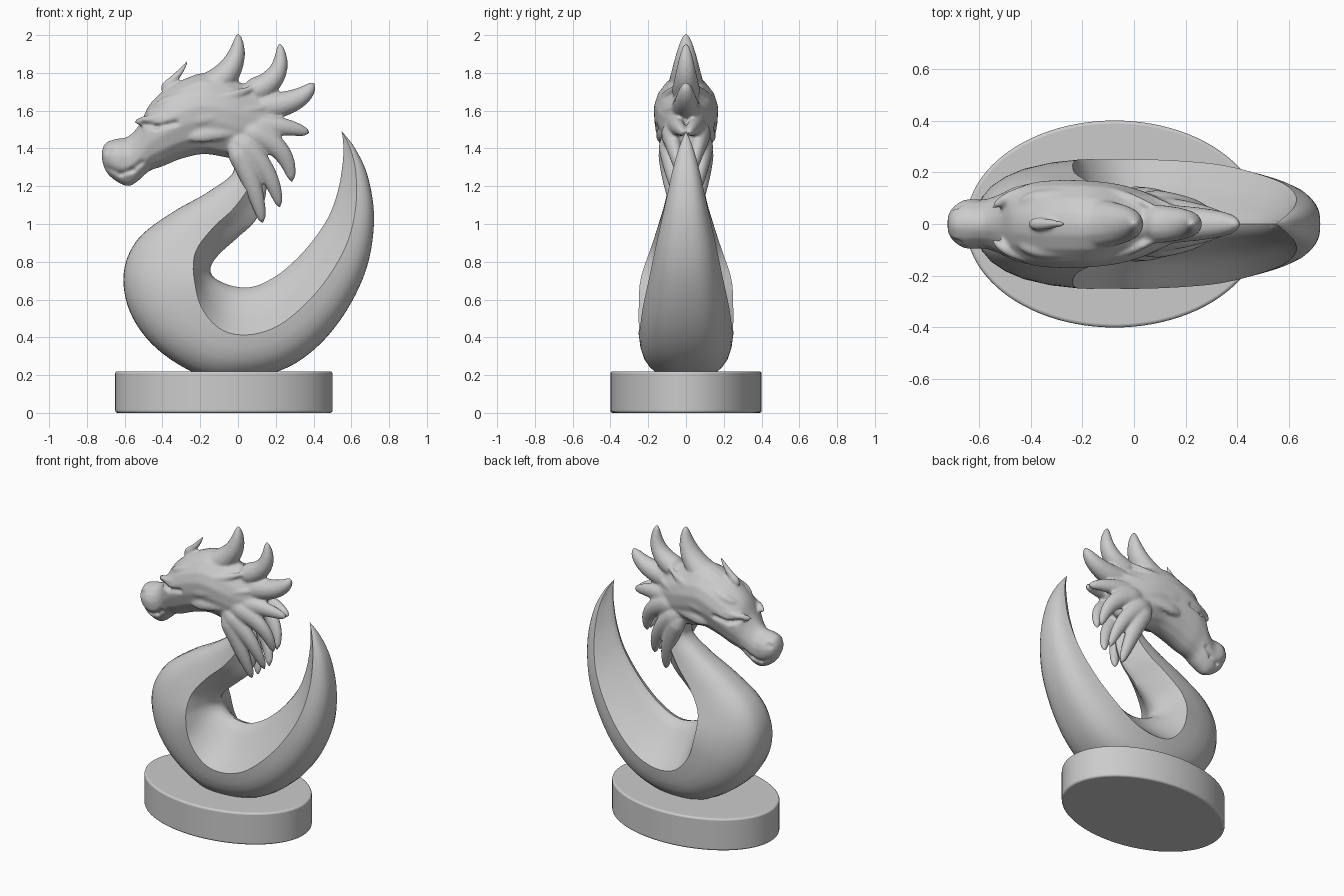
import bpy, bmesh, math
from mathutils import Vector


def spline(rows, sub):
    # Catmull-Rom through rows of numbers
    rows = [Vector(r) for r in rows]
    out = []
    for i in range(len(rows) - 1):
        a, b, c, d = rows[max(i - 1, 0)], rows[i], rows[i + 1], rows[min(i + 2, len(rows) - 1)]
        for k in range(sub):
            t = k / sub
            out.append(0.5 * (2 * b + (c - a) * t + (2 * a - 5 * b + 4 * c - d) * t * t
                              + (3 * b - a - 3 * c + d) * t ** 3))
    return out + [rows[-1]]


def add_rings(bm, rings):
    # Skin a list of closed rings and cap the ends
    vs = [[bm.verts.new(p) for p in ring] for ring in rings]
    n = len(vs[0])
    for r, s in zip(vs, vs[1:]):
        for j in range(n):
            bm.faces.new((r[j], r[(j + 1) % n], s[(j + 1) % n], s[j]))
    bm.faces.new(vs[0])
    bm.faces.new(vs[-1][::-1])


def loft(bm, stations, half, sub):
    # Stations: outer x, z, inner x, z, half width, ridge position
    # half: (u, width) with u 0 at the outer edge, 1 at the ridge, 2 at the inner edge
    prof = half + [(u, -w) for u, w in half[-2:0:-1]]
    rings = []
    for ox, oz, ix, iz, w, ridge in spline(stations, sub):
        w = max(w, 0.0005)
        ring = []
        for u, f in prof:
            t = u * ridge if u <= 1 else ridge + (u - 1) * (1 - ridge)
            ring.append((ox + (ix - ox) * t, w * f, oz + (iz - oz) * t))
        rings.append(ring)
    add_rings(bm, rings)


def spike(bm, p0, p1, p2, r, ry, power=0.55, n=16, sides=14):
    # Curved tapering tuft with an elliptical section
    p0, p1, p2 = Vector(p0), Vector(p1), Vector(p2)
    rings = []
    for i in range(n + 1):
        t = i / n
        c = p0 * (1 - t) ** 2 + p1 * 2 * t * (1 - t) + p2 * t * t
        d = ((p1 - p0) * (1 - t) + (p2 - p1) * t).normalized()
        side = d.cross(Vector((0, 1, 0))).normalized()
        across = side.cross(d)
        k = max((1 - t) ** power * min(1, math.sqrt(t / 0.2)), 0.06)
        rings.append([c + side * r * k * math.cos(a) + across * ry * k * math.sin(a)
                      for a in (2 * math.pi * j / sides for j in range(sides))])
    add_rings(bm, rings)


def finish(bm, name):
    bmesh.ops.remove_doubles(bm, verts=bm.verts, dist=0.0002)
    bmesh.ops.recalc_face_normals(bm, faces=bm.faces)
    me = bpy.data.meshes.new(name)
    bm.to_mesh(me)
    bm.free()
    ob = bpy.data.objects.new(name, me)
    bpy.context.collection.objects.link(ob)
    return ob


def smooth(ob, deg):
    bpy.ops.object.select_all(action='DESELECT')
    ob.select_set(True)
    bpy.context.view_layer.objects.active = ob
    bpy.ops.object.shade_smooth_by_angle(angle=math.radians(deg))


# Oval base
bpy.ops.mesh.primitive_cylinder_add(vertices=96, radius=1, depth=0.22, location=(-0.075, 0, 0.11))
base = bpy.context.object
base.name = "base"
base.scale = (0.575, 0.4, 1)
bpy.ops.object.transform_apply(location=False, rotation=False, scale=True)
bev = base.modifiers.new("bevel", 'BEVEL')
bev.width, bev.segments = 0.012, 3
smooth(base, 40)

# Curled body from neck to tail tip
body_stations = [
    (-0.10, 1.45, 0.13, 1.40, .08, .5), (-0.02, 1.29, 0.15, 1.18, .09, .5),
    (-0.15, 1.175, 0.10, 1.03, .115, .55), (-0.35, 1.06, 0.0, 0.93, .15, .62),
    (-0.53, 0.92, -0.10, 0.84, .19, .72), (-0.605, 0.74, -0.145, 0.77, .225, .8),
    (-0.57, 0.53, -0.13, 0.72, .245, .78), (-0.43, 0.34, -0.07, 0.685, .25, .65),
    (-0.20, 0.20, -0.01, 0.668, .25, .53), (0.02, 0.18, 0.06, 0.665, .25, .48),
    (0.25, 0.235, 0.14, 0.69, .243, .48), (0.43, 0.36, 0.25, 0.76, .228, .5),
    (0.58, 0.55, 0.37, 0.88, .195, .5), (0.685, 0.78, 0.475, 1.03, .155, .5),
    (0.72, 1.03, 0.53, 1.18, .11, .5), (0.688, 1.25, 0.555, 1.33, .07, .5),
    (0.62, 1.40, 0.557, 1.43, .033, .5), (0.55, 1.49, 0.548, 1.492, .0, .5)]
body_half = [(0, 0), (.005, .22), (.05, .45), (.14, .62), (.28, .77), (.45, .88), (.7, .96),
             (1, 1), (1.1, .9), (1.3, .68), (1.55, .45), (1.8, .27), (1.95, .14), (2, 0)]
bm = bmesh.new()
loft(bm, body_stations, body_half, 6)
body = finish(bm, "body")
smooth(body, 30)

# Head core from muzzle to nape
head_stations = [(x, top, x, bot, w, .5) for x, top, bot, w in [
    (-0.72, 1.39, 1.34, .03), (-0.70, 1.43, 1.28, .065), (-0.65, 1.45, 1.23, .095),
    (-0.58, 1.465, 1.20, .095), (-0.52, 1.53, 1.235, .115), (-0.47, 1.63, 1.28, .14),
    (-0.40, 1.70, 1.305, .16), (-0.30, 1.76, 1.345, .17), (-0.18, 1.80, 1.37, .168),
    (-0.05, 1.77, 1.35, .152), (0.08, 1.72, 1.33, .11), (0.18, 1.66, 1.40, .06),
    (0.22, 1.60, 1.50, .02)]]
head_half = [(0, 0), (.04, .25), (.2, .58), (.5, .88), (.8, 1), (1.16, .97),
             (1.56, .8), (1.84, .5), (1.98, .2), (2, 0)]
bm = bmesh.new()
loft(bm, head_stations, head_half, 5)

# Centre crest, horns and back tufts
spike(bm, (-0.22, 0, 1.68), (0.02, 0, 1.79), (0.0, 0, 2.01), .095, .11)
spike(bm, (0.0, 0, 1.68), (0.27, 0, 1.73), (0.218, 0, 1.96), .08, .085, .5)
spike(bm, (0.0, 0, 1.61), (0.34, 0, 1.61), (0.40, 0, 1.75), .085, .085, .45)
spike(bm, (-0.41, 0, 1.71), (-0.32, 0, 1.77), (-0.262, 0, 1.87), .03, .03)

# Paired cheek tufts, brow ridges, eyes and hair strands
for s in (1, -1):
    def pair(p0, p1, p2, r, ry, power=0.6):
        f = lambda p: (p[0], p[1] * s, p[2])
        spike(bm, f(p0), f(p1), f(p2), r, ry, power)
    pair((0.0, .06, 1.51), (0.22, .06, 1.54), (0.38, .012, 1.48), .068, .055, .4)
    pair((-0.02, .09, 1.50), (0.27, .075, 1.46), (0.285, .018, 1.22), .072, .055, .4)
    pair((-0.05, .10, 1.47), (0.18, .095, 1.33), (0.22, .025, 1.085), .068, .055, .4)
    pair((-0.04, .10, 1.45), (0.09, .10, 1.24), (0.13, .03, 1.0), .068, .055, .4)
    pair((-0.55, .06, 1.54), (-0.42, .17, 1.55), (-0.20, .15, 1.63), .03, .025)
    pair((-0.45, .08, 1.62), (-0.25, .15, 1.67), (-0.06, .04, 1.80), .04, .035)
    pair((-0.36, .12, 1.60), (-0.10, .175, 1.64), (0.14, .03, 1.75), .045, .035)
    pair((-0.32, .13, 1.54), (-0.05, .17, 1.57), (0.22, .03, 1.64), .045, .035)
    pair((-0.28, .13, 1.46), (-0.05, .15, 1.48), (0.20, .04, 1.52), .045, .03)
    pair((-0.48, .105, 1.49), (-0.42, .13, 1.49), (-0.36, .13, 1.50), .03, .03)
    pair((-0.70, .035, 1.38), (-0.66, .06, 1.40), (-0.56, .045, 1.43), .035, .03)
sculpt = finish(bm, "head_source")

# Blend the head parts into one skin
rm = sculpt.modifiers.new("remesh", 'REMESH')
rm.mode, rm.voxel_size, rm.use_smooth_shade = 'VOXEL', 0.009, True
sm = sculpt.modifiers.new("smooth", 'SMOOTH')
sm.factor, sm.iterations = 0.5, 7
bpy.context.view_layer.update()
dg = bpy.context.evaluated_depsgraph_get()
head_mesh = bpy.data.meshes.new_from_object(sculpt.evaluated_get(dg))
bpy.data.objects.remove(sculpt)

# Press in mouth, eye slits and nostrils
creases = [((-.70, 1.30), (-.62, 1.265), .14), ((-.62, 1.265), (-.56, 1.285), .14),
           ((-.56, 1.285), (-.51, 1.325), .12), ((-.50, 1.53), (-.43, 1.515), .14),
           ((-.43, 1.515), (-.33, 1.535), .10), ((-.69, 1.385), (-.68, 1.395), .15)]
for v in head_mesh.vertices:
    p = Vector((v.co.x, v.co.z))
    for a, b, depth in creases:
        a, b = Vector(a), Vector(b)
        t = min(1, max(0, (p - a).dot(b - a) / (b - a).length_squared))
        d = (p - a - (b - a) * t).length
        v.co.y *= 1 - depth * math.exp(-(d / 0.014) ** 2)
head = bpy.data.objects.new("head_and_mane", head_mesh)
bpy.context.collection.objects.link(head)
for p in head_mesh.polygons:
    p.use_smooth = True
